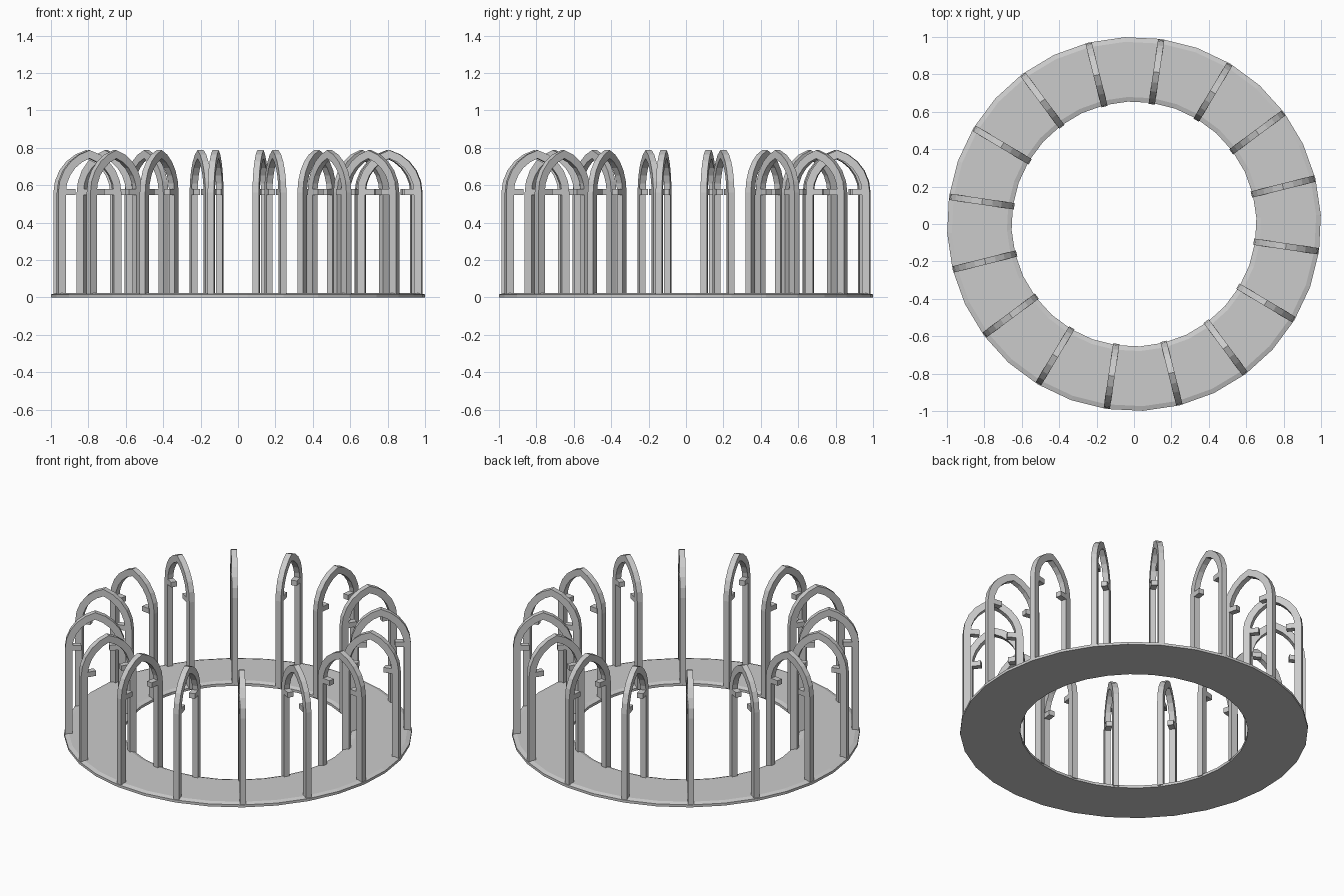
import bpy, bmesh, math

if "Cube" in bpy.data.objects:
    bpy.data.objects.remove(bpy.data.objects["Cube"])

N = 16                           # arches around the ring
OFFSET = math.radians(14.1)      # angle of the first arch
MID, HALF = 0.821, 0.174         # arch centre radius and half span
THICK, DEPTH = 0.042, 0.034      # bar thickness and tangential depth
BASE, SPRING, APEX = 0.008, 0.56, 0.787
SEG = 5                          # facets per half arch


def make_object(name, verts, faces):
    mesh = bpy.data.meshes.new(name)
    mesh.from_pydata(verts, [], faces)
    bm = bmesh.new()
    bm.from_mesh(mesh)
    bmesh.ops.recalc_face_normals(bm, faces=bm.faces)
    bm.to_mesh(mesh)
    bm.free()
    obj = bpy.data.objects.new(name, mesh)
    bpy.context.collection.objects.link(obj)
    return obj


def lathe(name, profile, sides, start):
    """Revolve a closed (radius, z) profile around z."""
    n = len(profile)
    verts, faces = [], []
    for i in range(sides):
        a = start + 2 * math.pi * i / sides
        verts += [(r * math.cos(a), r * math.sin(a), z) for r, z in profile]
        for j in range(n):
            k = (i + 1) % sides
            faces.append((i*n + j, i*n + (j+1) % n, k*n + (j+1) % n, k*n + j))
    return make_object(name, verts, faces)


def half_curve(inset):
    """Right half of a pointed arch line, from foot to apex."""
    rise = APEX - SPRING
    d = (rise**2 - HALF**2) / (2 * HALF)     # arc centre lies past the middle
    r = HALF + d - inset
    end = math.acos(d / r)
    pts = [(HALF - inset, BASE)]
    for i in range(SEG + 1):
        t = end * i / SEG
        pts.append((r * math.cos(t) - d, SPRING + r * math.sin(t)))
    return pts


def full_curve(inset):
    right = half_curve(inset)
    return right + [(-x, z) for x, z in reversed(right[:-1])]


# Flat ring base with sloped top edges
lathe("ring_base", [(0.655, 0), (1.0, 0), (1.0, 0.016), (0.975, 0.024),
                    (0.68, 0.024), (0.655, 0.016)], 32, OFFSET)

# Pointed arch frame, built once in the x-z plane
outer, inner = full_curve(0), full_curve(THICK)
verts, faces = [], []
for (xo, zo), (xi, zi) in zip(outer, inner):
    verts += [(MID + xo, -DEPTH/2, zo), (MID + xo, DEPTH/2, zo),
              (MID + xi, DEPTH/2, zi), (MID + xi, -DEPTH/2, zi)]
count = len(outer)
for i in range(count - 1):
    for j in range(4):
        k = (j + 1) % 4
        faces.append((4*i + j, 4*i + k, 4*i + 4 + k, 4*i + 4 + j))
faces += [(0, 1, 2, 3), tuple(4*(count-1) + j for j in range(4))]
arch = make_object("arch_frame_1", verts, faces)

# Short stub blocks pointing inwards from both posts
bm = bmesh.new()
bm.from_mesh(arch.data)
for side in (-1, 1):
    cube = bmesh.ops.create_cube(bm, size=1)["verts"]
    bmesh.ops.scale(bm, vec=(0.055, 0.036, 0.032), verts=cube)
    x = MID + side * (HALF - THICK - 0.024)
    bmesh.ops.translate(bm, vec=(x, 0, 0.564), verts=cube)
bm.to_mesh(arch.data)
bm.free()

# Repeat the arch around the ring
for i in range(N):
    obj = arch
    if i:
        obj = bpy.data.objects.new(f"arch_frame_{i + 1}", arch.data)
        bpy.context.collection.objects.link(obj)
    obj.rotation_euler.z = OFFSET + 2 * math.pi * i / N
